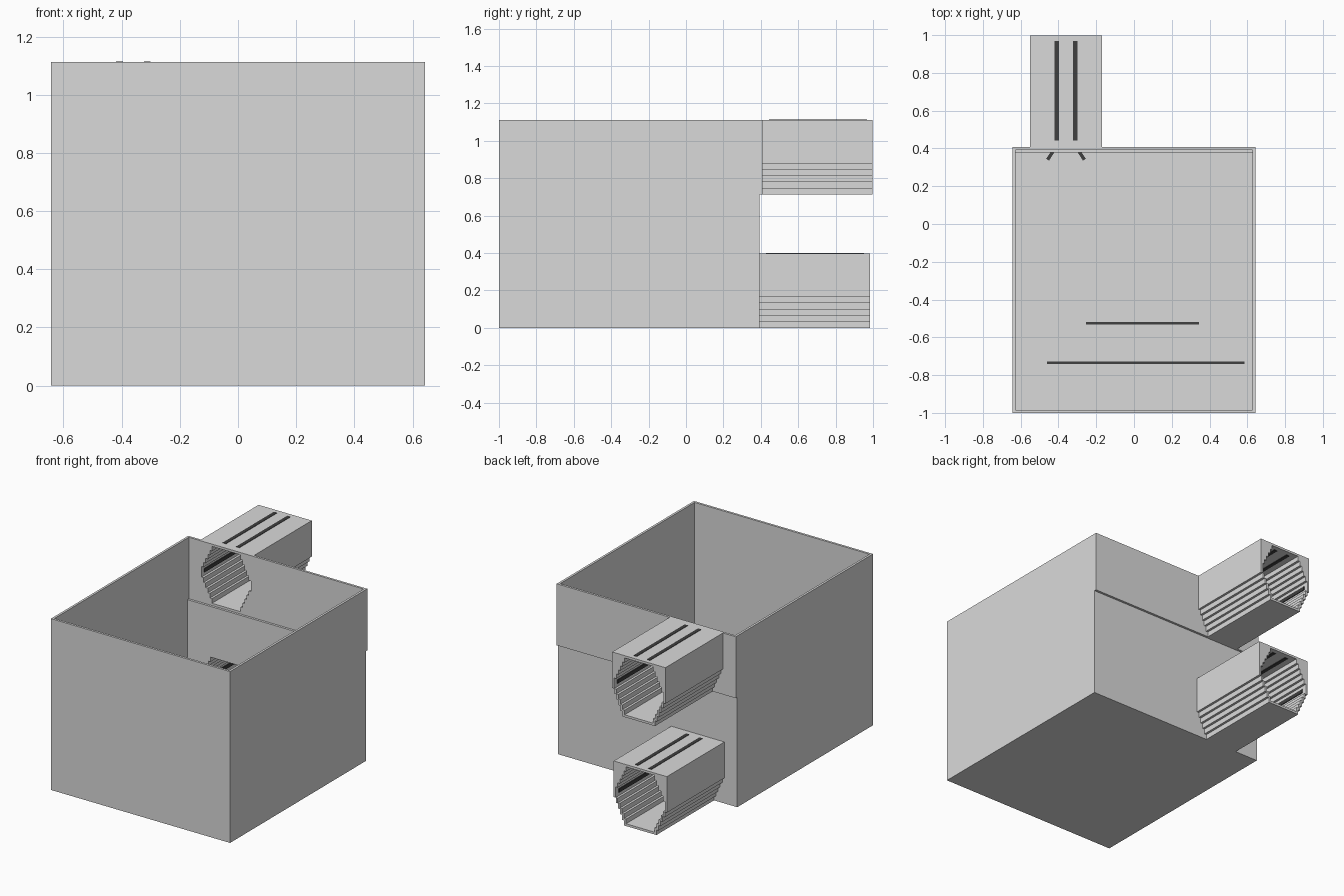
import bpy, bmesh, math
from mathutils import Vector

cube = bpy.data.objects.get("Cube")
if cube:
    bpy.data.objects.remove(cube, do_unlink=True)


def flat_material(name, value):
    mat = bpy.data.materials.new(name)
    mat.use_nodes = True
    colour = (value, value, value, 1)
    mat.diffuse_color = colour
    mat.node_tree.nodes["Principled BSDF"].inputs["Base Color"].default_value = colour
    return mat


grey = flat_material("light grey", 0.7)
dark = flat_material("dark grey", 0.05)


def extrude_loops(name, loops, to_3d, direction, mat=grey):
    """Fill closed loops (outline first, then holes) and extrude the result."""
    bm = bmesh.new()
    edges = []
    for loop in loops:
        vs = [bm.verts.new(to_3d(a, b)) for a, b in loop]
        edges += [bm.edges.new((vs[i - 1], vs[i])) for i in range(len(vs))]
    bmesh.ops.triangle_fill(bm, edges=edges, use_beauty=True)
    ext = bmesh.ops.extrude_face_region(bm, geom=bm.faces[:])
    moved = [g for g in ext["geom"] if isinstance(g, bmesh.types.BMVert)]
    bmesh.ops.translate(bm, verts=moved, vec=Vector(direction))
    bmesh.ops.recalc_face_normals(bm, faces=bm.faces[:])
    bmesh.ops.dissolve_limit(bm, angle_limit=math.radians(1),
                             verts=bm.verts[:], edges=bm.edges[:])
    mesh = bpy.data.meshes.new(name)
    bm.to_mesh(mesh)
    bm.free()
    mesh.materials.append(mat)
    obj = bpy.data.objects.new(name, mesh)
    bpy.context.collection.objects.link(obj)
    return obj


def rect(a0, a1, b0, b1):
    return [(a0, b0), (a1, b0), (a1, b1), (a0, b1)]


def xz_plate(name, loops, y0, y1):
    return extrude_loops(name, loops, lambda x, z: (x, y0, z), (0, y1 - y0, 0))


def dark_strip(name, loop, z0, z1):
    return extrude_loops(name, [loop], lambda x, y: (x, y, z0), (0, 0, z1 - z0), dark)


W, H, T = 0.643, 1.112, 0.015        # half width, height, wall thickness
FRONT, BACK_LOW, BACK_TOP = -1.0, 0.393, 0.408
STEP_Z = 0.713                       # where the rear wall steps outward
DUCT_X, DUCT_H, DUCT_LEN = -0.36, 0.399, 0.59
STEPS, INSET, STAIR_TOP = 5, 0.015, 0.165
BORE = 0.177                         # half width of the duct bore


def stair(half, z0):
    """Right-hand stepped edge, from the narrow bottom up to full width."""
    pts, rise = [], (STAIR_TOP - z0) / STEPS
    for i in range(STEPS):
        w = half - INSET * (STEPS - i)
        pts += [(w, z0 + i * rise), (w, z0 + (i + 1) * rise)]
    return pts + [(half, STAIR_TOP)]


def mirrored(right, z0):
    left = [(-x, z) for x, z in reversed(right)]
    return [(DUCT_X + x, z0 + z) for x, z in right + left]


def duct_outline(z0):
    return mirrored(stair(0.191, 0) + [(0.191, DUCT_H)], z0)


def duct_bore(z0):
    lower = stair(BORE, T)
    upper = [(x, DUCT_H - z) for x, z in reversed(lower)]
    return mirrored(lower + upper, z0)


# Tub: floor, front wall and the two notched side walls
xz_plate("floor", [rect(-W + T, W - T, 0, T)], FRONT + T, BACK_LOW - T)
xz_plate("front_wall", [rect(-W + T, W - T, 0, H)], FRONT, FRONT + T)
side = [(FRONT, 0), (BACK_LOW, 0), (BACK_LOW, STEP_Z), (BACK_TOP, STEP_Z),
        (BACK_TOP, H), (FRONT, H)]
for name, x in (("left_wall", W - T), ("right_wall", -W)):
    extrude_loops(name, [side], lambda y, z: (x, y, z), (T, 0, 0))

# Rear wall in two offset halves, each pierced and carrying a stepped duct
for name, z0, z1, y in (("lower", 0, STEP_Z, BACK_LOW), ("upper", STEP_Z, H, BACK_TOP)):
    xz_plate(name + "_back_wall", [rect(-W + T, W - T, z0, z1), duct_bore(z0)], y - T, y)
    xz_plate(name + "_duct", [duct_outline(z0), duct_bore(z0)], y, y + DUCT_LEN)
    roof, mid = z0 + DUCT_H, z0 + DUCT_H / 2
    for s, hand in ((1, "left"), (-1, "right")):
        # Dark strips through the roof and along the sides of the bore
        x = DUCT_X + s * 0.048
        dark_strip(f"{name}_{hand}_roof_strip",
                   rect(x - 0.012, x + 0.012, y + 0.035, y + 0.56),
                   roof - T - 0.003, roof + 0.002)
        x = DUCT_X + s * (BORE - 0.002)
        dark_strip(f"{name}_{hand}_bore_strip",
                   rect(x - 0.003, x + 0.003, y + 0.01, y + 0.56),
                   mid - 0.012, mid + 0.012)

# Dark flared strips where the lower bore meets the tub floor
for s, hand in ((1, "left"), (-1, "right")):
    path = [(0.055, 0.42), (0.055, 0.39), (0.09, 0.335),
            (0.105, 0.345), (0.072, 0.395), (0.072, 0.42)]
    dark_strip(f"{hand}_flared_strip",
               [(DUCT_X + s * x, y) for x, y in path], T - 0.002, T + 0.004)

# Dark strips across the tub floor
for name, x0, x1, y in (("rear", -0.255, 0.345, -0.525), ("front", -0.46, 0.585, -0.735)):
    dark_strip(name + "_floor_strip", rect(x0, x1, y - 0.007, y + 0.007),
               T - 0.002, T + 0.004)
